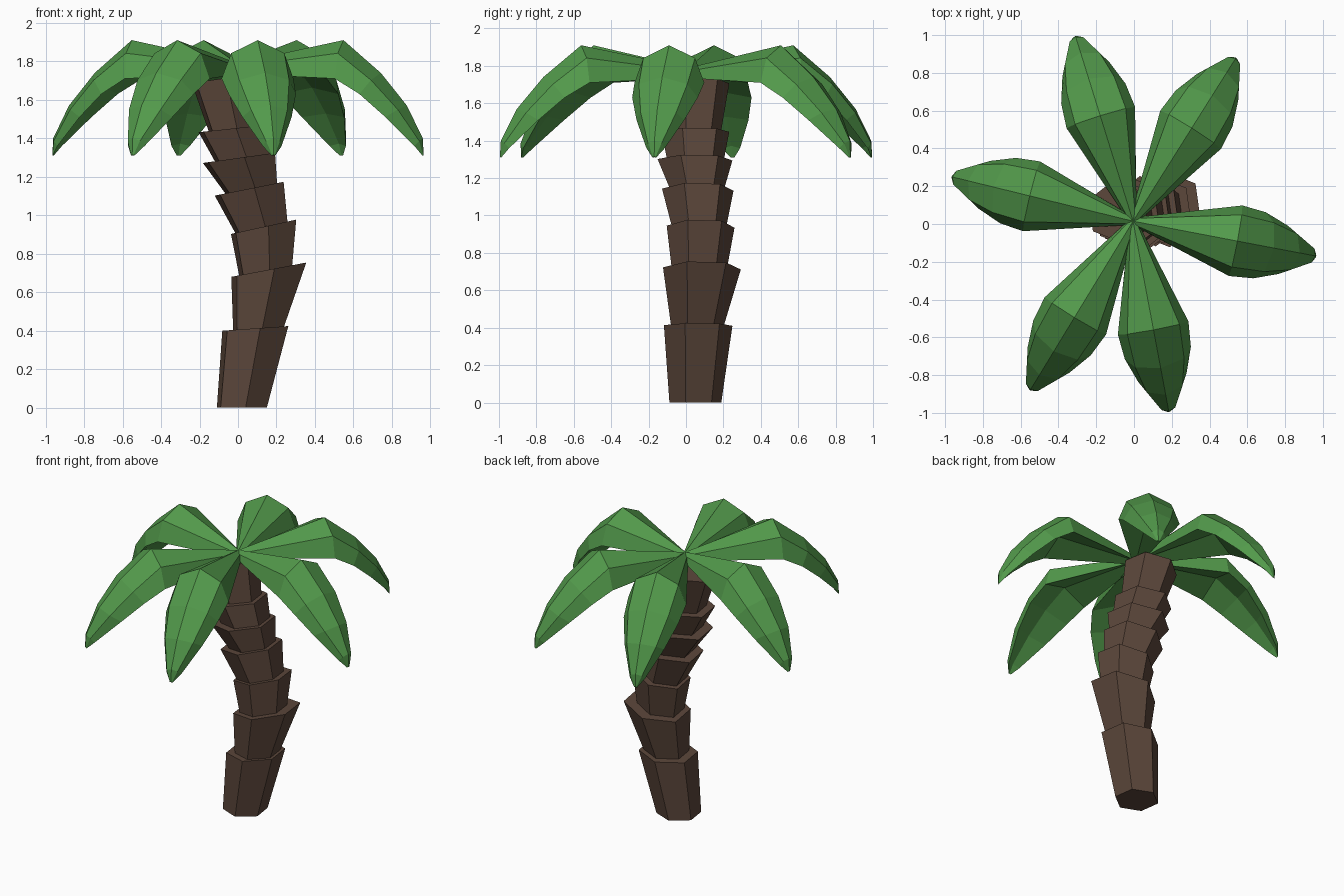
import bpy, math
from mathutils import Vector

if "Cube" in bpy.data.objects:
    bpy.data.objects.remove(bpy.data.objects["Cube"])


def material(name, color):
    m = bpy.data.materials.new(name)
    m.diffuse_color = (*color, 1)
    m.use_nodes = True
    m.node_tree.nodes["Principled BSDF"].inputs["Base Color"].default_value = m.diffuse_color
    return m


BARK = material("bark", (0.105, 0.062, 0.043))
GREEN = material("leaf_green", (0.085, 0.32, 0.07))


def loft(name, rings, mat):
    """Closed, flat-shaded skin through rings with equal point counts."""
    n = len(rings[0])
    verts = [p for ring in rings for p in ring]
    faces = [(i * n + j, i * n + (j + 1) % n, (i + 1) * n + (j + 1) % n, (i + 1) * n + j)
             for i in range(len(rings) - 1) for j in range(n)]
    faces.append(tuple(reversed(range(n))))
    faces.append(tuple(range(len(verts) - n, len(verts))))
    mesh = bpy.data.meshes.new(name)
    mesh.from_pydata(verts, [], faces)
    mesh.materials.append(mat)
    ob = bpy.data.objects.new(name, mesh)
    bpy.context.collection.objects.link(ob)
    return ob


def hexagon(cx, cy, cz, r, slope):
    """Six-sided ring tilted along x."""
    ring = []
    for k in range(6):
        a = math.radians(38 + 60 * k)
        dx, dy = r * math.cos(a), r * math.sin(a)
        ring.append(Vector((cx + dx, cy + dy, cz + slope * dx)))
    return ring


# Trunk: flared segments, (x, y, z, radius, slope) for bottom and top
SEGMENTS = [
    ((0.02, 0.05, 0.00, 0.14, 0.00), (0.09, 0.065, 0.412, 0.185, 0.07)),
    ((0.105, 0.06, 0.40, 0.14, 0.07), (0.16, 0.085, 0.717, 0.210, 0.19)),
    ((0.145, 0.07, 0.69, 0.145, 0.19), (0.133, 0.078, 0.94, 0.183, 0.22)),
    ((0.13, 0.07, 0.91, 0.14, 0.22), (0.058, 0.063, 1.138, 0.193, 0.20)),
    ((0.08, 0.06, 1.11, 0.135, 0.20), (0.005, 0.048, 1.298, 0.202, 0.14)),
    ((0.03, 0.05, 1.28, 0.15, 0.14), (-0.035, 0.05, 1.45, 0.183, 0.11)),
    ((-0.02, 0.05, 1.43, 0.135, 0.11), (-0.085, 0.065, 1.71, 0.168, 0.15)),
]
for i, (bottom, top) in enumerate(SEGMENTS):
    loft(f"trunk_segment_{i + 1}", [hexagon(*bottom), hexagon(*top)], BARK)

# Leaf sections: ridge distance, ridge z, rim distance, rim z, half width
SECTIONS = [
    (0.00, 1.79, 0.00, 1.735, 0.020),
    (0.57, 1.91, 0.56, 1.71, 0.190),
    (0.77, 1.74, 0.69, 1.63, 0.178),
    (0.91, 1.57, 0.82, 1.51, 0.130),
    (0.995, 1.40, 0.96, 1.36, 0.050),
    (1.00, 1.315, 0.995, 1.31, 0.010),
]


def leaf(name, tip):
    origin = Vector((-0.005, 0.015, 0))
    span = Vector((*tip, 0)) - origin
    side = Vector((-span.y, span.x, 0)).normalized()
    rings = []
    for rd, rz, ed, ez, w in SECTIONS:
        # (offset across, blend from rim to ridge): arch on top, hollow below
        ring = []
        for s, t in ((-1, 0), (-0.74, 0.66), (0, 1), (0.74, 0.66), (1, 0), (0, 0.3)):
            p = origin + span * (ed + (rd - ed) * t) + side * (s * w)
            p.z = ez + (rz - ez) * t
            ring.append(p)
        rings.append(ring[::-1])
    loft(name, rings, GREEN)


# Crown of six drooping leaves, placed by their tips
TIPS = [(0.965, -0.17), (0.54, 0.88), (-0.31, 0.995),
        (-0.965, 0.25), (-0.55, -0.88), (0.185, -0.995)]
for i, tip in enumerate(TIPS):
    leaf(f"palm_leaf_{i + 1}", tip)
